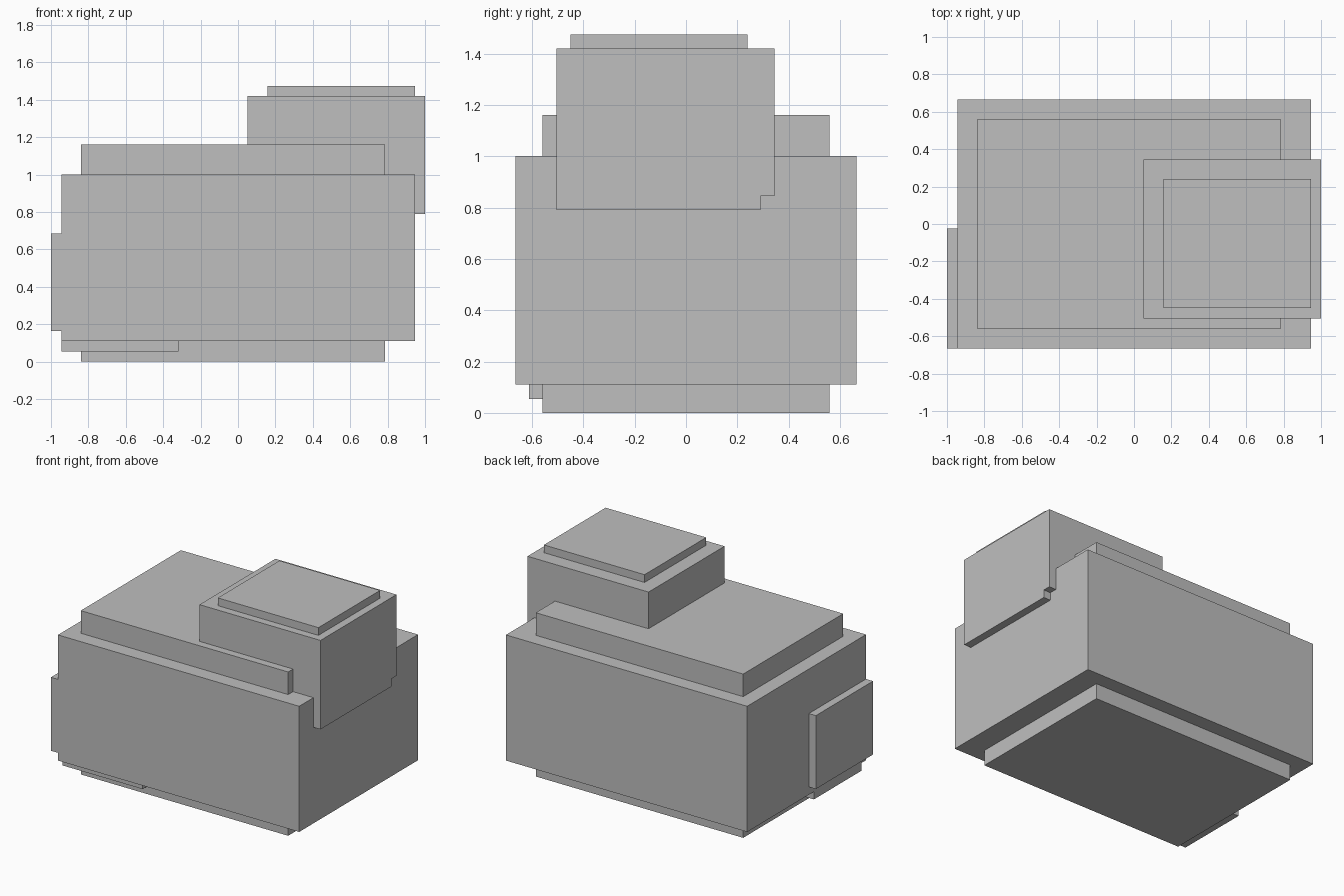
import bpy
import bmesh

cube = bpy.data.objects.get("Cube")
if cube:
    bpy.data.objects.remove(cube, do_unlink=True)

# Single plain grey
grey = bpy.data.materials.new("plain grey")
grey.use_nodes = True
colour = (0.52, 0.52, 0.52, 1.0)
grey.diffuse_color = colour
grey.node_tree.nodes["Principled BSDF"].inputs["Base Color"].default_value = colour


def prism(name, x0, x1, profile):
    """Extrude a (y, z) profile along x from x0 to x1."""
    bm = bmesh.new()
    face = bm.faces.new([bm.verts.new((x0, y, z)) for y, z in profile])
    moved = bmesh.ops.extrude_face_region(bm, geom=[face])["geom"]
    verts = [v for v in moved if isinstance(v, bmesh.types.BMVert)]
    bmesh.ops.translate(bm, verts=verts, vec=(x1 - x0, 0, 0))
    bmesh.ops.recalc_face_normals(bm, faces=bm.faces)
    mesh = bpy.data.meshes.new(name)
    bm.to_mesh(mesh)
    bm.free()
    mesh.materials.append(grey)
    obj = bpy.data.objects.new(name, mesh)
    bpy.context.collection.objects.link(obj)
    return obj


def box(name, x, y, z):
    """Box from its x, y and z ranges."""
    return prism(name, x[0], x[1],
                 [(y[0], z[0]), (y[1], z[0]), (y[1], z[1]), (y[0], z[1])])


# Main body with its inset slabs above and below
box("body", (-0.945, 0.945), (-0.665, 0.665), (0.11, 1.0))
for name, z in (("base_slab", (0.0, 0.11)), ("top_slab", (1.0, 1.16))):
    box(name, (-0.84, 0.785), (-0.56, 0.56), z)

# Raised block overhanging the side, with a notched lower back corner
prism("upper_block", 0.052, 1.0,
      [(-0.505, 0.79), (0.29, 0.79), (0.29, 0.845),
       (0.345, 0.845), (0.345, 1.42), (-0.505, 1.42)])
box("upper_cap", (0.157, 0.945), (-0.45, 0.24), (1.42, 1.475))

# Side plate and low foot at the front right corner
box("side_plate", (-1.0, -0.945), (-0.665, -0.025), (0.165, 0.685))
box("corner_foot", (-0.945, -0.318), (-0.612, -0.082), (0.055, 0.11))
